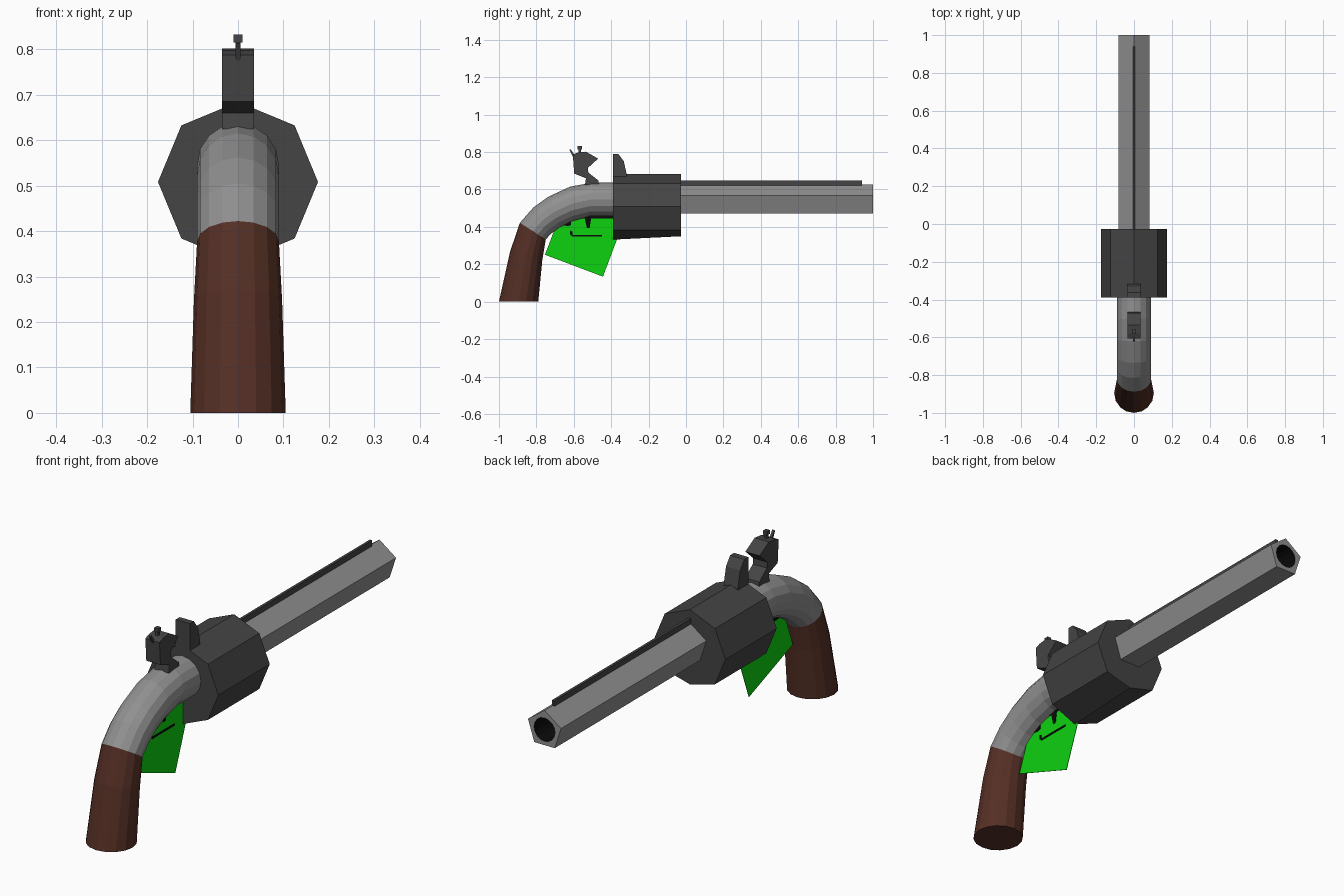
import bpy, bmesh, math
from mathutils import Vector

if "Cube" in bpy.data.objects:
    bpy.data.objects.remove(bpy.data.objects["Cube"])


def material(name, rgb):
    m = bpy.data.materials.new(name)
    m.diffuse_color = (*rgb, 1)
    m.use_nodes = True
    m.node_tree.nodes["Principled BSDF"].inputs["Base Color"].default_value = m.diffuse_color
    return m


STEEL = material("grey steel", (0.28, 0.28, 0.28))
DARK = material("dark steel", (0.058, 0.058, 0.058))
WOOD = material("brown wood", (0.089, 0.028, 0.018))
GREEN = material("bright green", (0.004, 0.64, 0.005))
BLACK = material("black", (0.003, 0.003, 0.003))


def finish(name, bm, *mats):
    bmesh.ops.recalc_face_normals(bm, faces=bm.faces[:])
    me = bpy.data.meshes.new(name)
    bm.to_mesh(me)
    bm.free()
    for m in mats:
        me.materials.append(m)
    ob = bpy.data.objects.new(name, me)
    bpy.context.collection.objects.link(ob)
    return ob


def bridge(bm, a, b):
    n = len(a)
    return [bm.faces.new((a[i], a[(i + 1) % n], b[(i + 1) % n], b[i])) for i in range(n)]


def circle(bm, n, r, y, z):
    """Ring in the XZ plane with one corner pointing up."""
    return [bm.verts.new((r * math.sin(math.tau * i / n), y, z + r * math.cos(math.tau * i / n)))
            for i in range(n)]


def loft(name, sections, mat, n=16):
    """Tube through (upper point, lower point, half width) sections in the YZ plane."""
    bm = bmesh.new()
    rings = []
    for up, low, w in sections:
        u, l = Vector((0, *up)), Vector((0, *low))
        c, h = (u + l) / 2, (u - l) / 2
        rings.append([bm.verts.new(c + h * math.cos(math.tau * i / n)
                                   + Vector((w * math.sin(math.tau * i / n), 0, 0))) for i in range(n)])
    for a, b in zip(rings, rings[1:]):
        bridge(bm, a, b)
    bm.faces.new(rings[0])
    bm.faces.new(rings[-1])
    return finish(name, bm, mat)


def plate(name, profile, half, mat):
    """Side profile (y, z) extruded across x."""
    bm = bmesh.new()
    a, b = ([bm.verts.new((x, y, z)) for y, z in profile] for x in (-half, half))
    bridge(bm, a, b)
    bm.faces.new(a)
    bm.faces.new(b)
    return finish(name, bm, mat)


# Five sided barrel with a round black bore
bm = bmesh.new()
rear, front = circle(bm, 5, 0.086, -0.06, 0.54), circle(bm, 5, 0.086, 1.0, 0.54)
lip, deep = circle(bm, 16, 0.052, 1.0, 0.54), circle(bm, 16, 0.052, 0.75, 0.54)
bridge(bm, rear, front)
bm.faces.new(rear)
bore = bridge(bm, lip, deep) + [bm.faces.new(deep)]
for f in bore:
    f.material_index = 1
rim = [bm.edges.get((r[i], r[(i + 1) % len(r)])) for r in (front, lip) for i in range(len(r))]
bmesh.ops.triangle_fill(bm, edges=rim, use_beauty=True)
finish("barrel", bm, STEEL, BLACK)

# Sight rib along the barrel
plate("sight_rib", [(-0.05, 0.61), (0.94, 0.61), (0.94, 0.647), (-0.05, 0.647)], 0.006, DARK)

# Eight sided drum, slightly raised at the front underside
bm = bmesh.new()
a, b = circle(bm, 8, 0.176, -0.39, 0.508), circle(bm, 8, 0.176, -0.027, 0.508)
b[4].co.z = 0.35
bridge(bm, a, b)
bm.faces.new(a)
bm.faces.new(b)
finish("drum", bm, DARK)

# Curved frame and wooden grip
neck = ((-0.888, 0.422), (-0.75, 0.333), 0.09)
loft("frame", [((-0.36, 0.637), (-0.36, 0.455), 0.09),
               ((-0.50, 0.637), (-0.52, 0.455), 0.09),
               ((-0.62, 0.615), (-0.61, 0.430), 0.09),
               ((-0.735, 0.562), (-0.675, 0.398), 0.09),
               ((-0.815, 0.505), (-0.72, 0.365), 0.09), neck], STEEL)
loft("grip", [neck,
              ((-0.94, 0.27), (-0.768, 0.225), 0.097),
              ((-1.0, 0.0), (-0.79, 0.0), 0.105)], WOOD)

# Rear sight block behind the drum
plate("rear_sight", [(-0.39, 0.62), (-0.39, 0.79), (-0.362, 0.79), (-0.333, 0.752),
                     (-0.317, 0.68), (-0.317, 0.62)], 0.035, DARK)

# Hammer with small knob and spur
plate("hammer", [(-0.54, 0.625), (-0.465, 0.625), (-0.468, 0.648), (-0.522, 0.69), (-0.525, 0.715),
                 (-0.47, 0.765), (-0.535, 0.802), (-0.58, 0.797), (-0.605, 0.787),
                 (-0.598, 0.685), (-0.535, 0.66)], 0.035, DARK)
plate("hammer_stem", [(-0.574, 0.79), (-0.562, 0.79), (-0.562, 0.818), (-0.574, 0.818)], 0.006, DARK)
plate("hammer_knob", [(-0.579, 0.815), (-0.557, 0.815), (-0.557, 0.832), (-0.579, 0.832)], 0.01, DARK)
plate("hammer_spur", [(-0.605, 0.775), (-0.597, 0.785), (-0.617, 0.816), (-0.623, 0.812)], 0.005, DARK)

# Green guard panel with black trigger and guard markings
plate("guard_panel", [(-0.754, 0.251), (-0.444, 0.134), (-0.33, 0.436), (-0.64, 0.553)], 0.001, GREEN)
plate("trigger", [(-0.545, 0.46), (-0.505, 0.46), (-0.515, 0.395), (-0.53, 0.395)], 0.003, BLACK)
plate("guard_bow", [(-0.61, 0.349), (-0.45, 0.349), (-0.45, 0.358), (-0.61, 0.358)], 0.003, BLACK)
plate("guard_side", [(-0.62, 0.36), (-0.608, 0.35), (-0.608, 0.375), (-0.62, 0.38)], 0.003, BLACK)
plate("guard_root", [(-0.68, 0.41), (-0.63, 0.405), (-0.615, 0.41), (-0.615, 0.44), (-0.66, 0.44)], 0.003, BLACK)
plate("guard_top", [(-0.60, 0.445), (-0.39, 0.445), (-0.39, 0.46), (-0.60, 0.46)], 0.003, BLACK)
